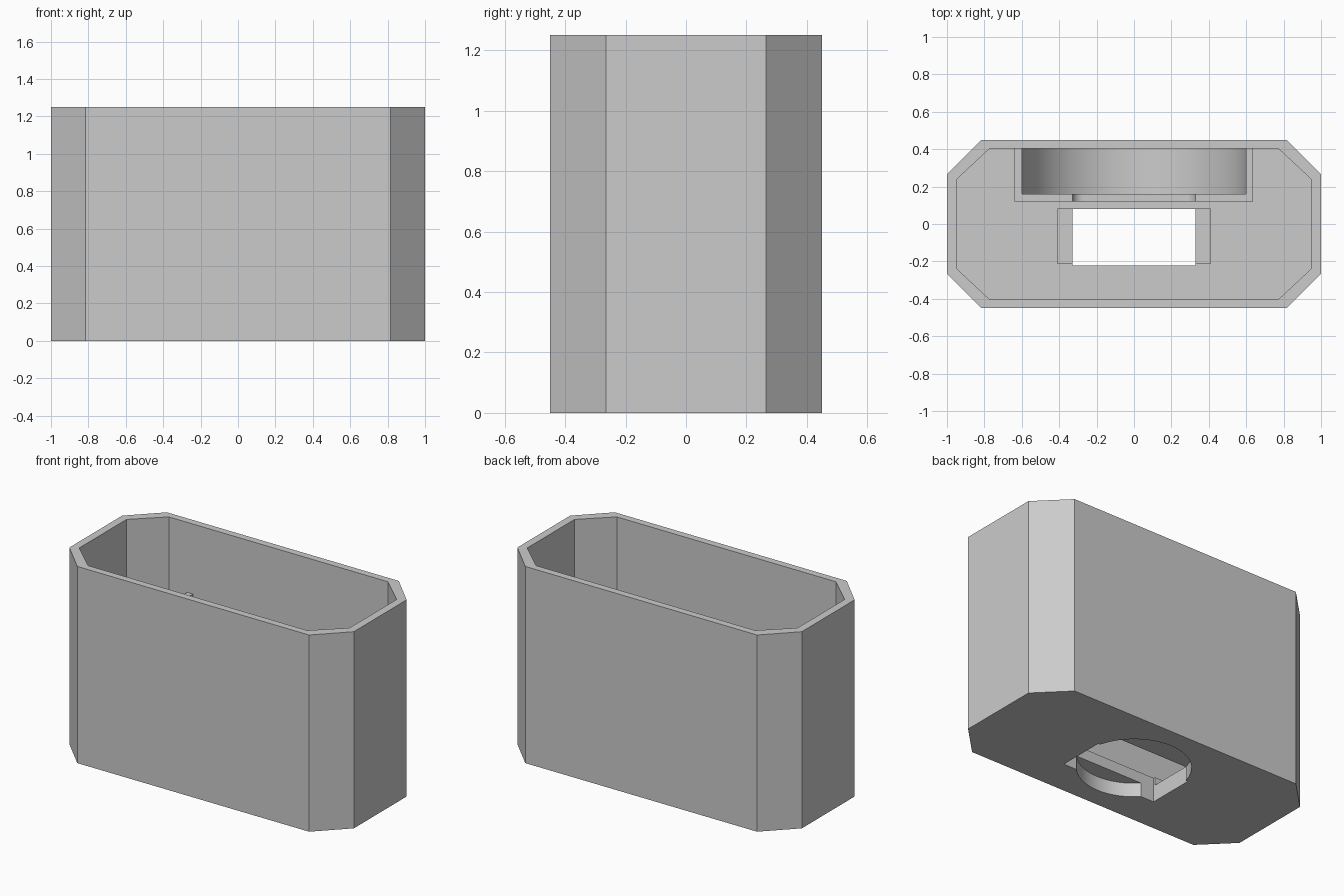
import bpy, math

cube = bpy.data.objects.get("Cube")
if cube:
    bpy.data.objects.remove(cube, do_unlink=True)

grey = bpy.data.materials.new("plain grey")
grey.use_nodes = True
grey.diffuse_color = (0.6, 0.6, 0.6, 1)
bsdf = next(n for n in grey.node_tree.nodes if n.type == 'BSDF_PRINCIPLED')
bsdf.inputs["Base Color"].default_value = grey.diffuse_color


def prism(name, outline, low, high, axis='z'):
    """Extrude a 2D outline along z, or an (x, z) outline along y."""
    n = len(outline)
    place = (lambda a, b, t: (a, b, t)) if axis == 'z' else (lambda a, b, t: (a, t, b))
    verts = [place(a, b, t) for t in (low, high) for a, b in outline]
    faces = [list(range(n))[::-1], list(range(n, 2 * n))]
    faces += [[i, (i + 1) % n, (i + 1) % n + n, i + n] for i in range(n)]
    if axis == 'y':
        faces = [f[::-1] for f in faces]
    mesh = bpy.data.meshes.new(name)
    mesh.from_pydata(verts, [], faces)
    mesh.materials.append(grey)
    obj = bpy.data.objects.new(name, mesh)
    bpy.context.collection.objects.link(obj)
    return obj


def octagon(hx, hy, cx, cy):
    return [(cx, -hy), (hx, -cy), (hx, cy), (cx, hy),
            (-cx, hy), (-hx, cy), (-hx, -cy), (-cx, -hy)]


def rect(x0, x1, y0, y1):
    return [(x0, y0), (x1, y0), (x1, y1), (x0, y1)]


def arc(cx, cy, r, start, end, steps):
    angles = [math.radians(start + (end - start) * i / steps) for i in range(steps + 1)]
    return [(cx + r * math.cos(a), cy + r * math.sin(a)) for a in angles]


def carve(obj, cutters):
    """Subtract every cutter, bake the result and delete the cutters."""
    for c in cutters:
        c.hide_render = True
        mod = obj.modifiers.new("cut", 'BOOLEAN')
        mod.operation, mod.solver, mod.object = 'DIFFERENCE', 'EXACT', c
    bpy.context.view_layer.update()
    baked = bpy.data.meshes.new_from_object(
        obj.evaluated_get(bpy.context.evaluated_depsgraph_get()))
    obj.modifiers.clear()
    obj.data = baked
    for c in cutters:
        bpy.data.objects.remove(c, do_unlink=True)
    bpy.context.view_layer.objects.active = obj
    obj.select_set(True)
    bpy.ops.object.shade_smooth_by_angle(angle=math.radians(20))
    obj.select_set(False)


HEIGHT, FLOOR = 1.25, 0.155

# Open box with chamfered corners, and the openings in its floor
case = prism("case", octagon(1, 0.45, 0.815, 0.265), 0, HEIGHT)
carve(case, [
    prism("cavity", octagon(0.95, 0.405, 0.77, 0.237), FLOOR, HEIGHT + 0.1),
    prism("round_recess", arc(0, 0, 0.325, 0, 355, 71), -0.1, 0.088),
    prism("through_hole", rect(-0.33, 0.33, -0.222, 0.08), -0.2, FLOOR + 0.1),
    prism("clip_ledges", rect(-0.408, 0.408, -0.21, 0.079), 0.103, FLOOR + 0.2),
])

# Round-bottomed cradle against the rear wall, with a notch in its front lip
TOP, R = 0.805, 0.6
cradle = prism("cradle", rect(-0.64, 0.635, FLOOR - 0.01, TOP), 0.12, 0.41, 'y')
bowl = arc(0, TOP, R, 180, 360, 48) + [(R, TOP + 0.1), (-R, TOP + 0.1)]
notch_low = 0.4
notch = (arc(-0.27, notch_low + 0.06, 0.06, 180, 270, 6)
         + arc(0.27, notch_low + 0.06, 0.06, 270, 360, 6)
         + [(0.33, TOP + 0.2), (-0.33, TOP + 0.2)])
carve(cradle, [
    prism("bowl", bowl, 0.16, 0.45, 'y'),
    prism("lip_notch", notch, 0.05, 0.2, 'y'),
])
